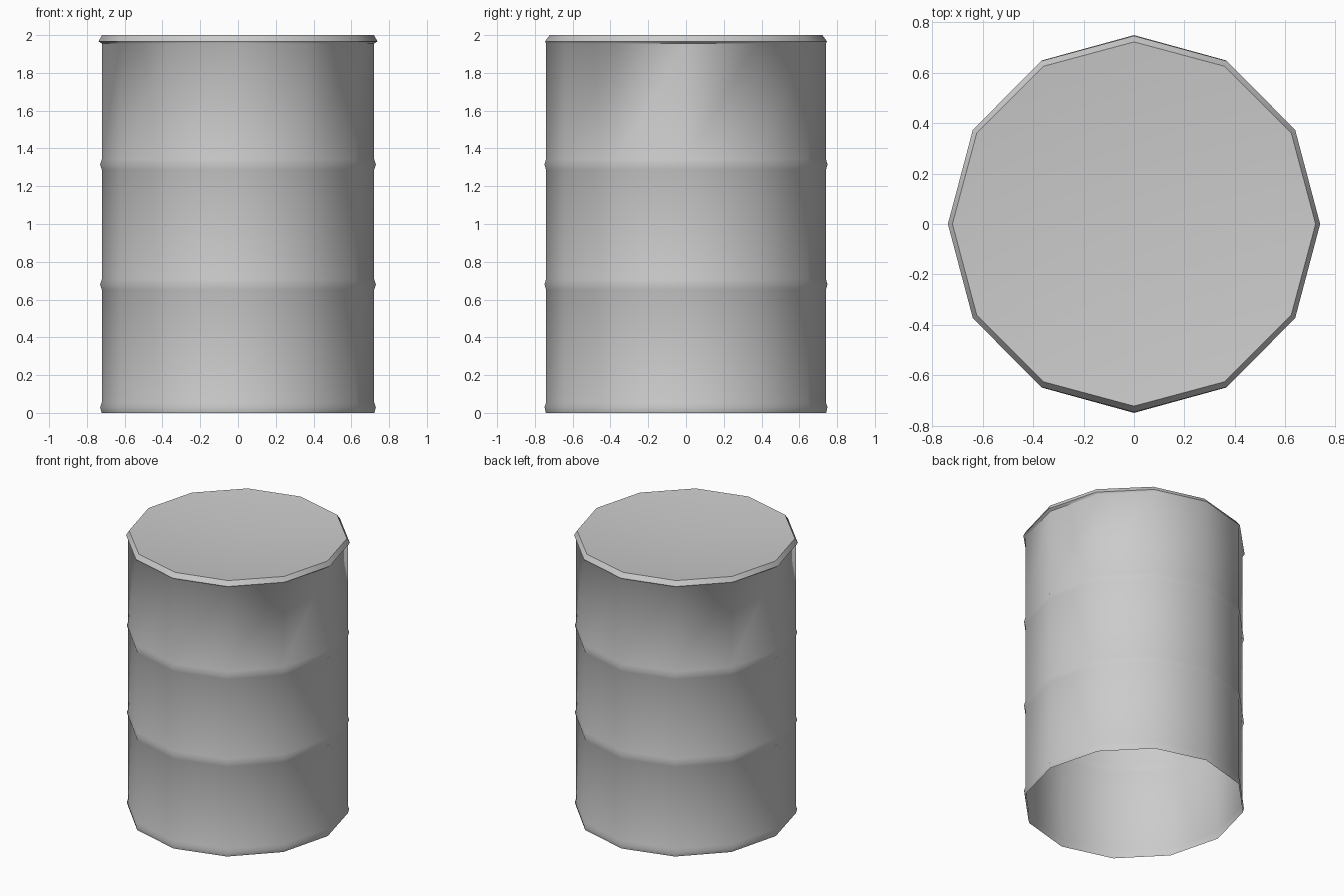
import bpy, bmesh, math

cube = bpy.data.objects.get("Cube")
if cube:
    bpy.data.objects.remove(cube, do_unlink=True)

SIDES = 12
BODY = (0.721, 0.741)    # half width in x and y
BULGE = (0.73, 0.749)
RIM = (0.738, 0.746)
LIP = (0.72, 0.722)

grey = bpy.data.materials.new("plain_grey")
grey.use_nodes = True
colour = (0.6, 0.6, 0.6, 1)
grey.diffuse_color = colour
grey.node_tree.nodes["Principled BSDF"].inputs["Base Color"].default_value = colour


def ring(bm, size, z):
    """One twelve-sided loop of vertices."""
    turn = math.tau / SIDES
    return [bm.verts.new((size[0] * math.cos(i * turn), size[1] * math.sin(i * turn), z))
            for i in range(SIDES)]


def hoop(z):
    """Profile of a raised band round the body."""
    return [(BODY, z - 0.028), (BULGE, z), (BODY, z + 0.028)]


# Profile of the shell, from the open foot to the rim
profile = [((0.722, 0.742), 0), (BULGE, 0.03), (BODY, 0.055)]
profile += hoop(0.68) + hoop(1.315)
profile += [(BODY, 1.955), (RIM, 1.967), (LIP, 2.0)]

bm = bmesh.new()
loops = [ring(bm, size, z) for size, z in profile]
for low, high in zip(loops, loops[1:]):
    for i in range(SIDES):
        j = (i + 1) % SIDES
        bm.faces.new((low[i], low[j], high[j], high[i]))

# Slightly dished lid
centre = bm.verts.new((0, 0, 1.93))
top = loops[-1]
for i in range(SIDES):
    bm.faces.new((top[i], top[(i + 1) % SIDES], centre))

mesh = bpy.data.meshes.new("barrel")
bm.to_mesh(mesh)
bm.free()
mesh.materials.append(grey)
barrel = bpy.data.objects.new("barrel", mesh)
bpy.context.collection.objects.link(barrel)

bpy.ops.object.select_all(action='DESELECT')
barrel.select_set(True)
bpy.context.view_layer.objects.active = barrel
bpy.ops.object.shade_smooth_by_angle(angle=math.radians(45))
